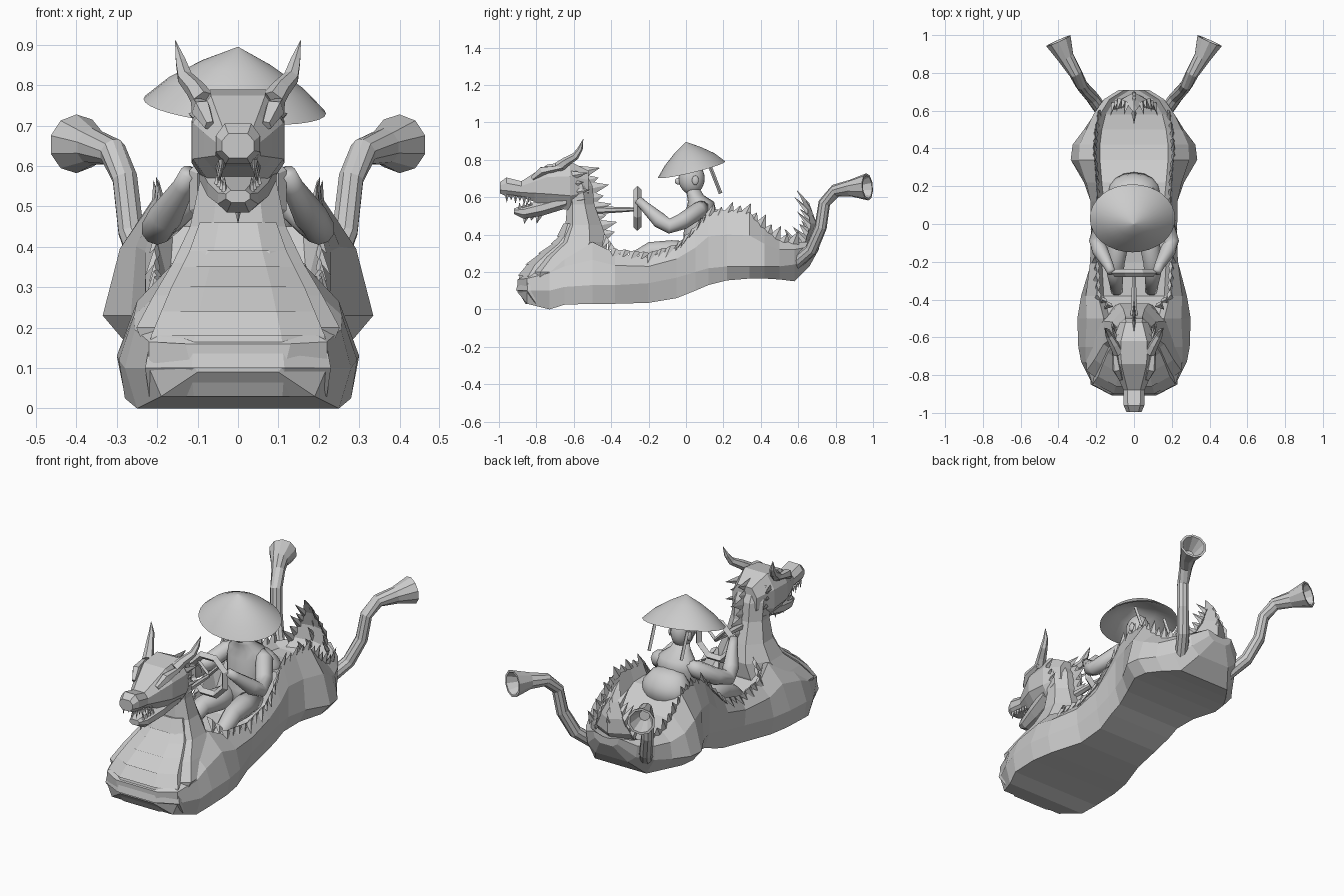
import bpy, bmesh, math
from mathutils import Vector as V

if "Cube" in bpy.data.objects:
    bpy.data.objects.remove(bpy.data.objects["Cube"])

clay = bpy.data.materials.new("plain_grey")
clay.use_nodes = True
clay.diffuse_color = (0.6, 0.6, 0.6, 1)
clay.node_tree.nodes["Principled BSDF"].inputs["Base Color"].default_value = clay.diffuse_color
SIDES = (("left", 1), ("right", -1))


def finish(name, bm, smooth=False):
    bmesh.ops.recalc_face_normals(bm, faces=bm.faces)
    mesh = bpy.data.meshes.new(name)
    bm.to_mesh(mesh)
    bm.free()
    obj = bpy.data.objects.new(name, mesh)
    bpy.context.collection.objects.link(obj)
    mesh.materials.append(clay)
    if smooth:
        mesh.polygons.foreach_set("use_smooth", [True] * len(mesh.polygons))
    return obj


def add_loft(bm, rings):
    rows = [[bm.verts.new(p) for p in ring] for ring in rings]
    n = len(rows[0])
    for a, b in zip(rows, rows[1:]):
        for i in range(n):
            j = (i + 1) % n
            bm.faces.new((a[i], a[j], b[j], b[i]))
    bm.faces.new(rows[0])
    bm.faces.new(rows[-1])


def loft(name, rings, smooth=False):
    bm = bmesh.new()
    add_loft(bm, rings)
    return finish(name, bm, smooth)


def tube(name, path, radii, sides=8, smooth=False):
    pts = [V(p) for p in path]
    rings = []
    for i, p in enumerate(pts):
        t = (pts[min(i + 1, len(pts) - 1)] - pts[max(i - 1, 0)]).normalized()
        u = t.cross(V((1, 0, 0))).normalized()
        w = t.cross(u)
        rings.append([p + radii[i] * (u * math.cos(k * math.tau / sides) + w * math.sin(k * math.tau / sides))
                      for k in range(sides)])
    return loft(name, rings, smooth)


def head_ring(y, low, high, half):
    # chamfered cross-section facing along y
    mid, h = (low + high) / 2, (high - low) / 2
    shape = [(0.55, -1), (1, -0.4), (1, 0.4), (0.6, 1)]
    return [(half * a, y, mid + h * b) for a, b in shape] + \
           [(-half * a, y, mid + h * b) for a, b in reversed(shape)]


def along(path, t):
    # point at a fraction of a polyline
    pts = [V(p) for p in path]
    lengths = [(b - a).length for a, b in zip(pts, pts[1:])]
    d = t * sum(lengths)
    for a, b, length in zip(pts, pts[1:], lengths):
        if d <= length:
            return a.lerp(b, d / length)
        d -= length
    return pts[-1]


def spikes(name, path, count, direction, width, thick=0.012, vary=0.25):
    # row of thin four-sided thorns along a path
    bm = bmesh.new()
    for i in range(count):
        t = (i + 0.5) / count
        p = along(path, t)
        run = (along(path, min(t + 0.02, 1)) - along(path, max(t - 0.02, 0))).normalized()
        d = V(direction)
        side = run.cross(d).normalized() * thick
        base = p - d * 0.25
        tip = bm.verts.new(p + d * (1 + vary * (-1) ** i))
        ring = [bm.verts.new(base + o) for o in (run * width, side, -run * width, -side)]
        bm.faces.new(ring)
        for k in range(4):
            bm.faces.new((ring[k], ring[(k + 1) % 4], tip))
    return finish(name, bm)


def mirrored(path, s):
    return [(s * x, y, z) for x, y, z in path]


# Hull: y, bottom z, bottom half width, belly z, belly half width, rim z, rim half width, floor z
hull = [
    (-.9, .09, .1, .12, .12, .16, .1, .16), (-.85, .03, .19, .1, .22, .19, .18, .19),
    (-.73, 0, .25, .1, .28, .25, .19, .25), (-.65, .025, .28, .12, .295, .3, .18, .3),
    (-.5, .03, .28, .13, .3, .36, .16, .36), (-.38, .03, .26, .13, .28, .3, .19, .2),
    (-.2, .035, .2, .14, .225, .28, .2, .2), (-.05, .06, .19, .17, .215, .33, .2, .22),
    (.05, .1, .2, .2, .22, .42, .2, .3), (.12, .13, .2, .22, .23, .52, .19, .45),
    (.22, .155, .23, .23, .265, .53, .2, .44), (.34, .165, .28, .23, .335, .52, .21, .36),
    (.42, .165, .27, .23, .325, .43, .21, .34), (.5, .16, .22, .23, .265, .37, .2, .33),
    (.58, .15, .16, .24, .21, .36, .18, .33), (.66, .23, .1, .27, .15, .36, .13, .35),
    (.71, .32, .04, .34, .07, .37, .05, .36)]
rings = []
for y, zb, wb, zm, wm, zr, wr, zf in hull:
    half = [(wb, zb), (wm, zm), ((wm + wr) / 2 + .02, (zm + zr) / 2 + .02), (wr, zr), (wr - .03, zf)]
    rings.append([(x, y, z) for x, z in half] + [(-x, y, z) for x, z in reversed(half)])
loft("hull", rings)

# Neck rising out of the chest: z, front y, back y, half width
neck = [(.1, -.88, -.45, .22), (.2, -.86, -.45, .265), (.28, -.79, -.43, .22), (.36, -.69, -.42, .17),
        (.45, -.645, -.45, .125), (.56, -.635, -.49, .1), (.66, -.65, -.5, .1), (.74, -.68, -.54, .09),
        (.78, -.7, -.62, .05)]
shape = [(.5, 0), (.95, .2), (.95, .65), (.45, 1)]
loft("neck", [[(w * a, f + (b - f) * c, z) for a, c in shape] +
              [(-w * a, f + (b - f) * c, z) for a, c in reversed(shape)] for z, f, b, w in neck])

# Overlapping chest plates, bowed across the front
chest = [(.03, -.845, .22), (.1, -.895, .23), (.18, -.885, .215), (.24, -.845, .19), (.3, -.775, .165),
         (.35, -.71, .14), (.39, -.675, .12), (.46, -.65, .095)]
bm = bmesh.new()
for low, high in zip(chest, chest[1:]):
    add_loft(bm, [[(-w, y + .09, z), (-w, y + .2 * w, z), (-w / 2, y - out, z),
                   (w / 2, y - out, z), (w, y + .2 * w, z), (w, y + .09, z)]
                  for (z, y, w), out in ((low, .014), (high, .004))])
finish("chest_plates", bm)

# Dragon head, jaw and face details
loft("upper_head", [head_ring(*r) for r in (
    (-.995, .62, .68, .04), (-.96, .605, .705, .055), (-.88, .6, .685, .056), (-.81, .575, .73, .085),
    (-.74, .55, .775, .112), (-.62, .53, .79, .115), (-.52, .58, .74, .075))])
loft("lower_jaw", [head_ring(*r) for r in (
    (-.92, .51, .54, .03), (-.87, .485, .555, .05), (-.77, .5, .585, .075), (-.64, .54, .62, .095))])
spikes("chin_beard", [(0, -.87, .5), (0, -.77, .5)], 3, (0, -.01, -.035), .022)
for side, s in SIDES:
    spikes(side + "_upper_teeth", mirrored([(.04, -.97, .61), (.05, -.83, .59)], s), 6, (0, 0, -.03), .012, .008)
    spikes(side + "_lower_teeth", mirrored([(.03, -.9, .54), (.055, -.82, .565)], s), 4, (0, 0, .025), .01, .008)
    tube(side + "_brow", mirrored([(.07, -.82, .7), (.09, -.77, .74), (.105, -.66, .76)], s),
         [.014, .026, .012], 5)
    tube(side + "_horn", mirrored([(.085, -.68, .76), (.105, -.64, .79), (.132, -.59, .82), (.142, -.565, .86),
                                   (.155, -.55, .91)], s), [.03, .025, .02, .014, .001], 6)
    spikes(side + "_cheek_fins", mirrored([(.1, -.6, .74), (.085, -.58, .56)], s), 4, (s * .02, .06, .01), .025)
spikes("neck_crest", [(0, -.56, .76), (0, -.5, .66), (0, -.48, .5), (0, -.42, .38)], 8, (0, .07, .015), .04)

# Thorns along the cockpit rim and rear deck, and the flared exhaust horns
for side, s in SIDES:
    spikes(side + "_cockpit_thorns", mirrored([(.12, -.44, .39), (.19, -.38, .31), (.2, -.2, .29),
           (.205, -.05, .335), (.205, .05, .43)], s), 12, (s * .02, -.02, -.04), .032)
    spikes(side + "_deck_thorns", mirrored([(.2, .04, .42), (.19, .12, .51), (.2, .3, .525), (.21, .37, .48),
           (.2, .5, .375), (.18, .6, .36)], s), 13, (s * .005, .02, .045), .036)
    pipe = mirrored([(.15, .57, .23), (.22, .67, .32), (.265, .72, .44), (.28, .74, .57), (.31, .8, .635),
                     (.36, .88, .648), (.4, .97, .655)], s)
    horn = tube(side + "_exhaust_horn", pipe, [.035, .035, .033, .032, .035, .045, .073], 10)
    # hollow mouth
    bm = bmesh.new()
    bm.from_mesh(horn.data)
    mouth = max((f for f in bm.faces if len(f.verts) == 10), key=lambda f: f.calc_center_median().y)
    bmesh.ops.inset_region(bm, faces=[mouth], thickness=.012)
    inner = bmesh.ops.extrude_face_region(bm, geom=[mouth])
    center, axis = V(pipe[-1]), V(pipe[-2]) - V(pipe[-1])
    for v in inner["geom"]:
        if isinstance(v, bmesh.types.BMVert):
            v.co = center + (v.co - center) * .45 + axis * .9
    bmesh.ops.delete(bm, geom=[mouth], context='FACES')
    bm.to_mesh(horn.data)
    bm.free()

# Curled tail fin with thorns
tail = [(.63, .31, .13, .05), (.68, .38, .11, .04), (.685, .46, .075, .03), (.66, .54, .04, .022),
        (.625, .6, .02, .012), (.595, .635, .003, .003)]
loft("tail_fin", [[(-w, y - d, z), (0, y + d * .4, z), (w, y - d, z), (0, y - d * .5, z)] for y, z, w, d in tail])
for side, s in SIDES:
    spikes(side + "_tail_thorns", mirrored([(.12, .62, .36), (.08, .65, .46), (.03, .63, .56)], s), 5,
           (s * .01, -.045, .05), .03)
spikes("tail_ridge", [(0, .55, .35), (0, .66, .38), (0, .69, .47), (0, .65, .58)], 6, (0, -.04, .06), .03)

# Steering wheel on its column
bpy.ops.mesh.primitive_torus_add(major_segments=8, minor_segments=4, major_radius=.109, minor_radius=.021,
                                 location=(0, -.26, .54), rotation=(math.pi / 2, math.pi / 8, 0))
wheel = bpy.context.object
wheel.name = "steering_wheel"
wheel.data.materials.append(clay)
tube("steering_column", [(0, -.5, .53), (0, -.26, .535)], [.022, .01], 6)
for side, s in SIDES:
    tube(side + "_wheel_spoke", [(0, -.26, .54), (s * .075, -.26, .615)], [.01, .01], 4)

# Driver body: y centre, z, half width, half depth
torso = [(.05, .28, .1, .09), (.06, .36, .1, .075), (.07, .45, .105, .08), (.08, .53, .115, .08),
         (.08, .575, .1, .07), (.05, .61, .055, .045), (.03, .66, .033, .035)]
angles = [k * math.tau / 16 for k in range(16)]


def ovals(rows):
    return [[(w * math.cos(a), y + d * math.sin(a), z) for a in angles] for y, z, w, d in rows]


loft("driver_torso", ovals(torso), True)
# Rounded hump behind the driver
loft("seat_back", ovals([(.18, .38, .15, .1), (.17, .47, .13, .09), (.16, .52, .09, .06), (.15, .535, .03, .02)]), True)
for side, s in SIDES:
    tube(side + "_arm", mirrored([(.07, .09, .55), (.115, .07, .53), (.175, -.02, .47), (.2, -.09, .445),
         (.18, -.14, .475), (.135, -.22, .55), (.12, -.255, .585)], s),
         [.035, .046, .044, .04, .042, .027, .022], 10, True)
    tube(side + "_leg", mirrored([(.06, .05, .3), (.08, -.08, .31), (.095, -.19, .31), (.1, -.26, .27),
         (.09, -.36, .2)], s), [.06, .06, .05, .045, .03], 10, True)
    tube(side + "_hat_ribbon", mirrored([(.1, .13, .76), (.1, .185, .62)], s), [.01, .01], 4)


def ball(name, loc, scale):
    bpy.ops.mesh.primitive_uv_sphere_add(segments=20, ring_count=12, radius=1, location=loc)
    obj = bpy.context.object
    obj.name, obj.scale = name, scale
    obj.data.materials.append(clay)
    bpy.ops.object.shade_smooth()


ball("driver_head", (0, .03, .7), (.058, .07, .085))
ball("driver_nose", (0, -.04, .685), (.012, .02, .018))
for side, s in SIDES:
    ball(side + "_ear", (s * .058, .05, .69), (.01, .018, .025))

# Conical straw hat, hollow below, tipped forward and slightly sideways
profile = [(.002, .895, 0), (.4, .85, .3), (.75, .8, .7), (1, .748, 1), (.96, .747, .95), (.5, .815, .5), (.002, .86, 0)]
hat = loft("straw_hat", [[((.226 * math.cos(a) * r - .008 * t), .03 * t + .18 * r * math.sin(a),
                           z + r * (.043 * math.sin(a) - .018 * math.cos(a)))
                          for a in [k * math.tau / 32 for k in range(32)]] for r, z, t in profile])
bpy.ops.object.select_all(action='DESELECT')
hat.select_set(True)
bpy.context.view_layer.objects.active = hat
bpy.ops.object.shade_smooth_by_angle(angle=math.radians(50))
